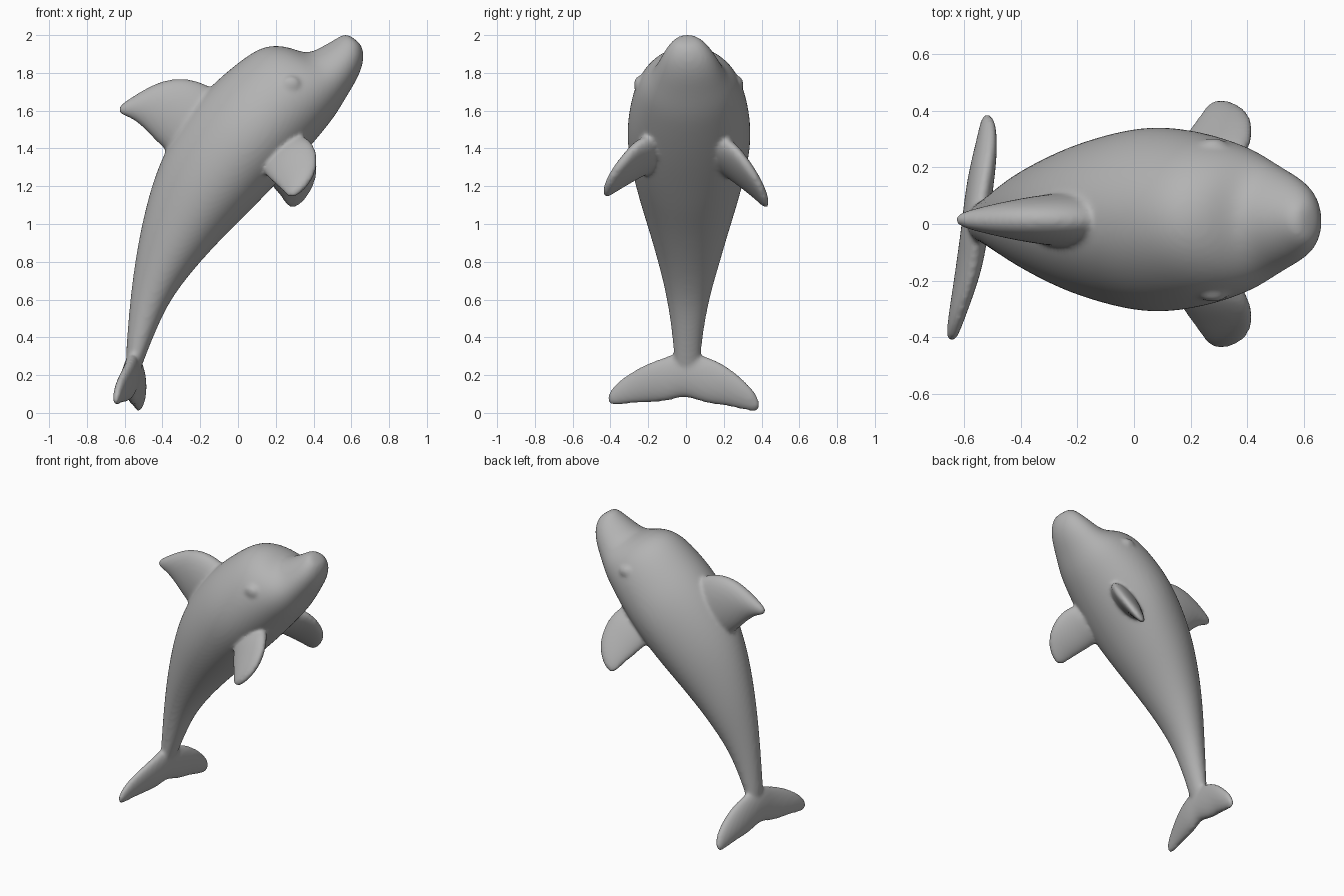
import bpy, bmesh, math
from mathutils import Vector

cube = bpy.data.objects.get("Cube")
if cube:
    bpy.data.objects.remove(cube)

grey = bpy.data.materials.new("dolphin_grey")
grey.use_nodes = True
colour = (0.45, 0.45, 0.45, 1)
grey.diffuse_color = colour
grey.node_tree.nodes["Principled BSDF"].inputs["Base Color"].default_value = colour

skin = bmesh.new()


def loft(sections, sides, egg=0):
    """Skin rings, each given as (edge, opposite edge, half thickness vector).
    egg narrows the first edge and widens the opposite one."""
    rings = []
    for a, b, thick in sections:
        mid, half = (a + b) / 2, (a - b) / 2
        angles = [2 * math.pi * i / sides for i in range(sides)]
        rings.append([skin.verts.new(mid + half * math.cos(t)
                                     + thick * math.sin(t) * (1 - egg * math.cos(t)))
                      for t in angles])
    for r, s in zip(rings, rings[1:]):
        for i in range(sides):
            j = (i + 1) % sides
            skin.faces.new((r[i], r[j], s[j], s[i]))
    skin.faces.new(rings[0])
    skin.faces.new(rings[-1])


# Body: back point x, z, belly point x, z, half width
body = [
    (.585, 2.005, .652, 1.955, .05), (.555, 2.005, .665, 1.91, .09),
    (.50, 1.97, .665, 1.85, .13), (.43, 1.932, .635, 1.77, .165),
    (.36, 1.898, .58, 1.68, .20), (.27, 1.942, .52, 1.575, .25),
    (.16, 1.952, .45, 1.485, .285), (.07, 1.912, .37, 1.39, .31),
    (-.04, 1.827, .28, 1.29, .328), (-.14, 1.74, .18, 1.185, .33),
    (-.25, 1.62, .06, 1.06, .305), (-.365, 1.44, -.07, .935, .265),
    (-.447, 1.25, -.2, .795, .213), (-.507, 1.02, -.3, .675, .167),
    (-.547, .8, -.38, .555, .123), (-.574, .58, -.44, .42, .091),
    (-.588, .4, -.485, .31, .075), (-.595, .29, -.515, .23, .068),
    (-.585, .2, -.545, .17, .045)]
for i, (x, z, u, v, w) in enumerate(body):
    shift = min(.016, w * .1)
    body[i] = (Vector((x, shift, z)), Vector((u, shift, v)), Vector((0, w, 0)))
loft(body, 20, .12)

# Dorsal fin: leading x, z, trailing x, z, half thickness
dorsal = [
    (-.05, 1.68, -.28, 1.28, .11), (-.175, 1.765, -.37, 1.36, .1),
    (-.30, 1.787, -.45, 1.44, .085), (-.42, 1.763, -.51, 1.51, .066),
    (-.54, 1.69, -.57, 1.56, .045), (-.64, 1.625, -.635, 1.58, .02)]
loft([(Vector((x, .015, z)), Vector((u, .015, v)), Vector((0, t, 0)))
      for x, z, u, v, t in dorsal], 10)

# Tail flukes: y, leading x, z, trailing x, z, half thickness
flukes = [
    (-.42, -.64, .105, -.655, .035, .018), (-.34, -.62, .195, -.64, .04, .03),
    (-.2, -.57, .272, -.615, .05, .042), (-.09, -.555, .31, -.59, .05, .05),
    (-.01, -.55, .34, -.575, .09, .05), (.1, -.535, .31, -.565, .04, .05),
    (.2, -.515, .268, -.555, .035, .046), (.31, -.50, .18, -.535, .01, .035),
    (.395, -.505, .08, -.53, -.003, .018)]
loft([(Vector((x, y, z)), Vector((u, y, v)), Vector((t, 0, -t * .2)))
      for y, x, z, u, v, t in flukes], 10)

# Flippers: leading x, y, z, trailing x, y, z, half thickness
flipper = [
    (.33, .15, 1.47, .11, .17, 1.29, .07), (.39, .235, 1.46, .14, .25, 1.25, .062),
    (.432, .315, 1.375, .19, .325, 1.205, .05), (.42, .39, 1.28, .235, .39, 1.165, .036),
    (.355, .435, 1.19, .275, .44, 1.125, .02)]
span = Vector((0, .75, -.6))
for side, drop in ((1, .06), (-1, 0)):
    rings = []
    for i, (x, y, z, u, v, w, t) in enumerate(flipper):
        fall = drop * i / (len(flipper) - 1)
        lead, trail = Vector((x, y, z - fall)), Vector((u, v, w - fall))
        ring = [lead, trail, (lead - trail).cross(span).normalized() * t]
        for p in ring:
            p.y *= side
        rings.append(ring)
    loft(rings, 10)

# Eyes: low lids on the cheeks
for side in (1, -1):
    lid = bmesh.ops.create_uvsphere(skin, u_segments=10, v_segments=6, radius=.055)["verts"]
    bmesh.ops.scale(skin, verts=lid, vec=(1, .5, .8))
    bmesh.ops.translate(skin, verts=lid, vec=(.28, side * .265 + .014, 1.74))

# One continuous skin: round the parts, fuse them and soften the joins
bmesh.ops.recalc_face_normals(skin, faces=skin.faces)
mesh = bpy.data.meshes.new("dolphin_skin")
skin.to_mesh(mesh)
skin.free()
mesh.materials.append(grey)
for face in mesh.polygons:
    face.use_smooth = True
dolphin = bpy.data.objects.new("dolphin_skin", mesh)
bpy.context.collection.objects.link(dolphin)
rounded = dolphin.modifiers.new("rounded", 'SUBSURF')
rounded.levels = rounded.render_levels = 2
fused = dolphin.modifiers.new("fused", 'REMESH')
fused.mode = 'VOXEL'
fused.voxel_size = .012
fused.use_smooth_shade = True
softened = dolphin.modifiers.new("softened", 'SMOOTH')
softened.factor = .5
softened.iterations = 8
